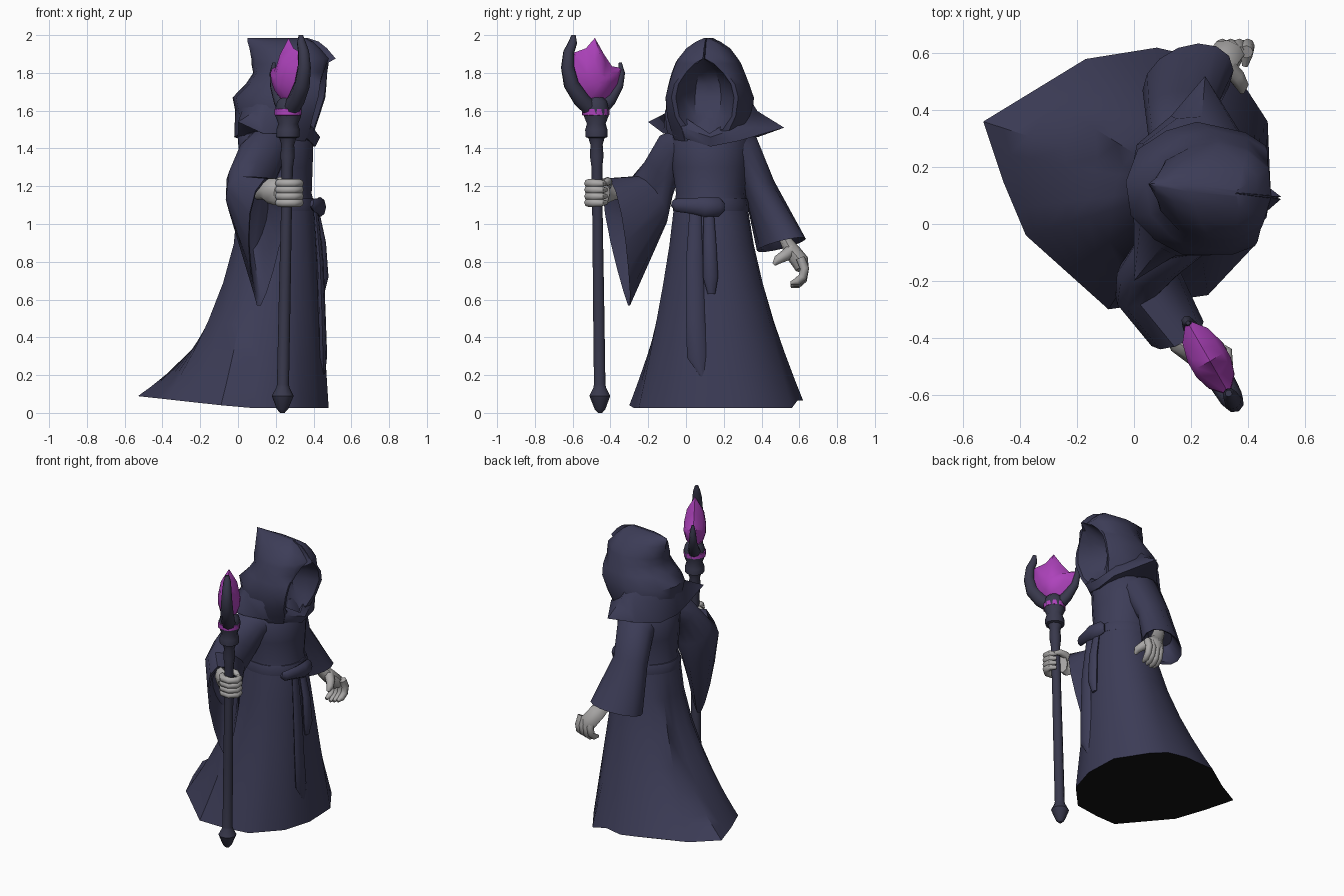
import bpy, bmesh, math
from mathutils import Vector as V, Matrix

def material(name, col):
    m = bpy.data.materials.new(name)
    m.diffuse_color = (*col, 1)
    return m

ROBE = material("robe indigo", (0.046, 0.046, 0.096))
STAFF = material("staff dark", (0.040, 0.040, 0.072))
CRYSTAL = material("crystal purple", (0.42, 0.055, 0.50))
SKIN = material("skin grey", (0.40, 0.39, 0.385))
BLACK = material("underside black", (0.006, 0.006, 0.006))

def finish(name, bm, mats, angle=40, rule=None):
    bmesh.ops.remove_doubles(bm, verts=bm.verts, dist=0.0005)
    bmesh.ops.recalc_face_normals(bm, faces=bm.faces)
    if rule:
        for f in bm.faces:
            f.material_index = rule(f)
    me = bpy.data.meshes.new(name)
    bm.to_mesh(me)
    bm.free()
    ob = bpy.data.objects.new(name, me)
    bpy.context.collection.objects.link(ob)
    for m in mats:
        me.materials.append(m)
    bpy.ops.object.select_all(action='DESELECT')
    bpy.context.view_layer.objects.active = ob
    ob.select_set(True)
    bpy.ops.object.shade_smooth_by_angle(angle=math.radians(angle))
    return ob

def loft(name, rings, mats, angle=40, rule=None):
    """Closed skin over equal-length rings of points, capped at both ends."""
    bm = bmesh.new()
    vs = [[bm.verts.new(p) for p in r] for r in rings]
    n = len(vs[0])
    for a, b in zip(vs, vs[1:]):
        for i in range(n):
            j = (i + 1) % n
            bm.faces.new((a[i], a[j], b[j], b[i]))
    bm.faces.new(vs[0])
    bm.faces.new(vs[-1])
    return finish(name, bm, mats, angle, rule)

def ring(c, a, b, n=14, taper=0.0):
    """Ellipse from centre and two half-axes; taper narrows the -b end."""
    c, a, b = V(c), V(a), V(b)
    out = []
    for i in range(n):
        t = 2 * math.pi * i / n
        out.append(c + a * math.cos(t) * (1 + taper * math.sin(t)) + b * math.sin(t))
    return out

def tube(name, path, radii, mat, ref=(0, 0, 1), n=8, flat=1.0):
    """Round or flattened tube along a path; ref is normal to the bend plane."""
    pts = [V(p) for p in path]
    rings = []
    for i, p in enumerate(pts):
        d = (pts[min(i + 1, len(pts) - 1)] - pts[max(i - 1, 0)]).normalized()
        a = d.cross(V(ref)).normalized()
        b = a.cross(d)
        rings.append(ring(p, a * radii[i] * flat, b * radii[i], n))
    return loft(name, rings, [mat], 50)

# Robe: round waist blended to an irregular trailing hem
C = V((0.20, 0.13))
hem = [(.48, .12), (.47, .36), (.34, .56), (.08, .62), (-.17, .58), (-.53, .36),
       (-.46, .15), (-.38, -.04), (-.09, -.30), (.26, -.25), (.42, -.08)]
pts = []
for i, p in enumerate(hem):
    p, q = V(p), V(hem[(i + 1) % len(hem)])
    pts += [p, (p + q) / 2]
dirs = [(p - C).normalized() for p in pts]
def body_ring(z, rx, ry):
    return [(C.x + d.x * rx, C.y + d.y * ry, z) for d in dirs]
rings = [body_ring(1.56, .13, .13), body_ring(1.46, .20, .21),
         body_ring(1.3, .195, .205), body_ring(1.16, .19, .185)]
for t in (0, .2, .4, .6, .75, .88, .95, 1):
    r = []
    for p, d in zip(pts, dirs):
        zb = 0.025 + 0.11 * max(0, 0.05 - p.x) + (0.04 if p.y > .57 else 0)
        w = C + V((d.x * .205, d.y * .195))
        q = w + (p - w) * t ** (1.3 - .4 * d.x + 7 * max(0, -.38 - p.x))
        r.append((q.x, q.y, 1.1 + (zb - 1.1) * t))
    rings.append(r)
loft("robe", rings, [ROBE, BLACK], 40, lambda f: 1 if f.normal.z < -.7 and f.calc_center_median().z < .2 else 0)

# Hood: level rings, pointed in front, with a recess that deepens upwards
def hood_ring(z, xb, xf, w, ow, depth, vee):
    half = [(xb, 0), (xb + .03, w * .5), (xb + .1 * (xf - xb) / .4, w * .82), ((xb + xf) / 2 - .02, w),
            (xf - .09 * min(1, w / .2) - vee, max(w * .92, ow)), (xf - .015 - vee * .7, max(ow * 1.15, w * .6)),
            (xf - .02 - vee * .4, ow), (xf - depth * .55, ow * .8), (xf - depth, ow * .45), (xf - depth, 0)]
    full = half + [(x, -y) for x, y in half[-2:0:-1]]
    rot = Matrix.Rotation(math.radians(-6), 2)
    return [(*(rot @ V((x - .2, y)) + V((.2, .125))), z) for x, y in full]
levels = [(1.44, .02, .385, .19, .03, .01, 0), (1.50, 0, .41, .21, .09, .05, 0), (1.57, -.01, .43, .23, .14, .11, 0),
          (1.67, -.03, .46, .235, .155, .18, 0), (1.74, .04, .475, .215, .14, .20, .01), (1.80, .08, .495, .195, .10, .18, .03),
          (1.85, .07, .52, .175, .05, .11, .06), (1.875, .07, .53, .16, .005, .02, .07), (1.93, .06, .475, .115, .004, .005, .05),
          (1.965, .05, .43, .06, .003, .003, .03), (1.985, .05, .37, .012, .002, .002, 0)]
loft("hood", [hood_ring(*l) for l in levels], [ROBE], 45)

# Shoulder cape with two side points, draped from the hood
edge = [(.41, .13, 1.41), (.40, .28, 1.44), (.25, .52, 1.51), (.13, .38, 1.46), (.01, .28, 1.45),
        (-.02, .13, 1.46), (0, 0, 1.47), (0, -.2, 1.54), (.13, -.12, 1.48), (.26, -.10, 1.48), (.37, 0, 1.45)]
inner, upper, mid, under = [], [], [], []
for e in edge:
    d = (V(e[:2]) - V((.2, .13))).normalized()
    front = max(0, d.x) ** 2
    inner.append((.2 + d.x * .1, .13 + d.y * .1, 1.43))
    upper.append((.21 + d.x * .19, .125 + d.y * .20, 1.69 - .21 * front))
    mid.append((.21 + d.x * .225, .13 + d.y * .25, 1.60 - .14 * front))
    under.append((.2 + (e[0] - .2) * .75, .13 + (e[1] - .13) * .75, e[2]))
loft("shoulder_cape", [inner, upper, mid, edge, under], [ROBE], 50)

# Sleeves
loft("right_sleeve", [
    ring((.18, .03, 1.43), (.13, 0, 0), (0, -.04, .09)),
    ring((.13, -.08, 1.38), (.13, 0, 0), (0, -.06, .09)),
    ring((.07, -.145, 1.24), (.13, .03, 0), (0, -.07, .09)),
    ring((.04, -.19, 1.13), (.105, .06, 0), (.01, -.08, .125), taper=.2),
    ring((.14, -.36, .905), (.085, .04, 0), (.03, -.06, .345), taper=.45),
    ring((.135, -.35, .92), (.075, .035, 0), (.028, -.055, .31), taper=.45),
    ring((.09, -.27, 1.02), (.06, .05, 0), (.02, -.04, .16), taper=.3)], [ROBE], 45)
loft("left_sleeve", [
    ring((.2, .22, 1.42), (.13, 0, 0), (0, .05, .09)),
    ring((.18, .31, 1.37), (.13, 0, 0), (0, .065, .09)),
    ring((.16, .39, 1.19), (.12, 0, 0), (0, .078, .04)),
    ring((.19, .505, .89), (.16, .035, .03), (0, .125, .025)),
    ring((.19, .505, .90), (.145, .03, .03), (0, .11, .02)),
    ring((.18, .47, 1.0), (.1, .02, .02), (0, .07, .02))], [ROBE], 45)

# Belt, knot and hanging sash tails
loft("belt", [body_ring(z, r, r - .01) for z, r in
              ((1.14, .17), (1.135, .203), (1.105, .212), (1.07, .21), (1.06, .17))], [ROBE])
tube("belt_knot", [(.39, -.07, 1.11), (.405, -.05, 1.10), (.425, .04, 1.095), (.435, .10, 1.09), (.425, .175, 1.09), (.41, .195, 1.09)],
     [.02, .035, .042, .053, .05, .03], ROBE, flat=.6)
tube("long_sash", [(.41, .05, 1.09), (.435, .045, .8), (.445, .05, .5), (.45, .06, .3), (.455, .09, .19)],
     [.03, .045, .05, .055, .01], ROBE, ref=(0, 1, 0), flat=.4)
tube("short_sash", [(.41, .12, 1.09), (.445, .125, .9), (.455, .13, .72), (.445, .135, .63)],
     [.025, .035, .04, .02], ROBE, ref=(0, 1, 0), flat=.6)

# Staff shaft, foot and head collar turned as one profile
prof = [(0, .012), (.02, .03), (.09, .058), (.135, .035), (.15, .032), (.6, .031), (1.0, .029), (1.3, .03),
        (1.36, .038), (1.42, .034), (1.455, .045), (1.46, .062), (1.50, .062), (1.53, .052),
        (1.57, .068), (1.61, .07), (1.65, .06), (1.68, .03)]
loft("staff", [ring((.235 + .02 * z, -.455 - .013 * z, z), (r, 0, 0), (0, r, 0), 10) for z, r in prof], [STAFF], 40)

# Crystal: jagged outline with a raised centre on both sides
U, W, O = V((.5, -.866, 0)), V((.866, .5, 0)), V((.265, -.478, 0))
def head(u, z, w=0):
    return O + U * u + W * w + V((0, 0, z))
outline = [(0, 1.62), (-.09, 1.67), (-.14, 1.74), (-.165, 1.825), (-.10, 1.835), (-.05, 1.90), (.005, 1.985),
           (.06, 1.93), (.14, 1.905), (.145, 1.82), (.12, 1.72), (.06, 1.65)]
def outline_ring(s, w):
    return [head(u * s, 1.76 + (z - 1.76) * s, w) for u, z in outline]
loft("crystal", [outline_ring(.2, -.07), outline_ring(.6, -.052), outline_ring(1, 0),
                 outline_ring(.6, .052), outline_ring(.2, .07)], [CRYSTAL], 40)
loft("crystal_band", [ring(head(0, z), U * r, W * r, 10) for z, r in ((1.572, .06), (1.577, .073), (1.608, .073), (1.613, .06))],
     [CRYSTAL])

# Prongs holding the crystal
tube("tall_prong", [head(.03, 1.61), head(.09, 1.66), head(.15, 1.74), head(.172, 1.83), head(.165, 1.91), head(.14, 1.96), head(.135, 2.0)],
     [.045, .046, .042, .036, .03, .024, .012], STAFF, ref=W)
tube("short_prong", [head(-.03, 1.61), head(-.085, 1.655), head(-.14, 1.73), head(-.157, 1.80), head(-.15, 1.855)],
     [.042, .036, .026, .02, .008], STAFF, ref=W)

# Right hand gripping the staff
S = V((.272, -.47, 0))
tube("right_forearm", [(.08, -.26, 1.17), (.13, -.37, 1.175), (.16, -.42, 1.175), (.20, -.45, 1.17), (.235, -.435, 1.165)],
     [.04, .045, .065, .07, .06], SKIN, flat=.6)
for k in range(4):
    path = []
    for a in (190, 240, 290, 340, 385, 430):
        a = math.radians(a)
        path.append(S + V((.06 * math.cos(a), .05 * math.sin(a), 1.113 + .034 * k)))
    tube(f"right_finger_{k + 1}", path, [.021, .023, .023, .022, .02, .012], SKIN)
tube("right_thumb", [(.18, -.42, 1.2), (.225, -.415, 1.225), (.275, -.412, 1.225), (.31, -.43, 1.215)],
     [.025, .025, .021, .012], SKIN)

# Left hand hanging in a loose curl
tube("left_palm", [(.20, .49, 1.0), (.26, .535, .90), (.30, .565, .85), (.33, .605, .80), (.34, .615, .76)],
     [.04, .045, .06, .062, .046], SKIN, ref=(1, 0, 0), flat=.75)
for k in range(4):
    x, e = .305 + .03 * k, .008 * abs(k - 1)
    tube(f"left_finger_{k + 1}", [(x, .605, .82), (x + .005, .628, .765), (x + .005, .618, .705 + e),
                                  (x, .59, .68 + e), (x - .005, .555, .67 + e)],
         [.024, .024, .023, .021, .01], SKIN, ref=(1, 0, 0))
tube("left_thumb", [(.32, .56, .86), (.36, .52, .83), (.38, .485, .81), (.38, .465, .785)],
     [.034, .03, .024, .01], SKIN, ref=(1, 0, 0))
